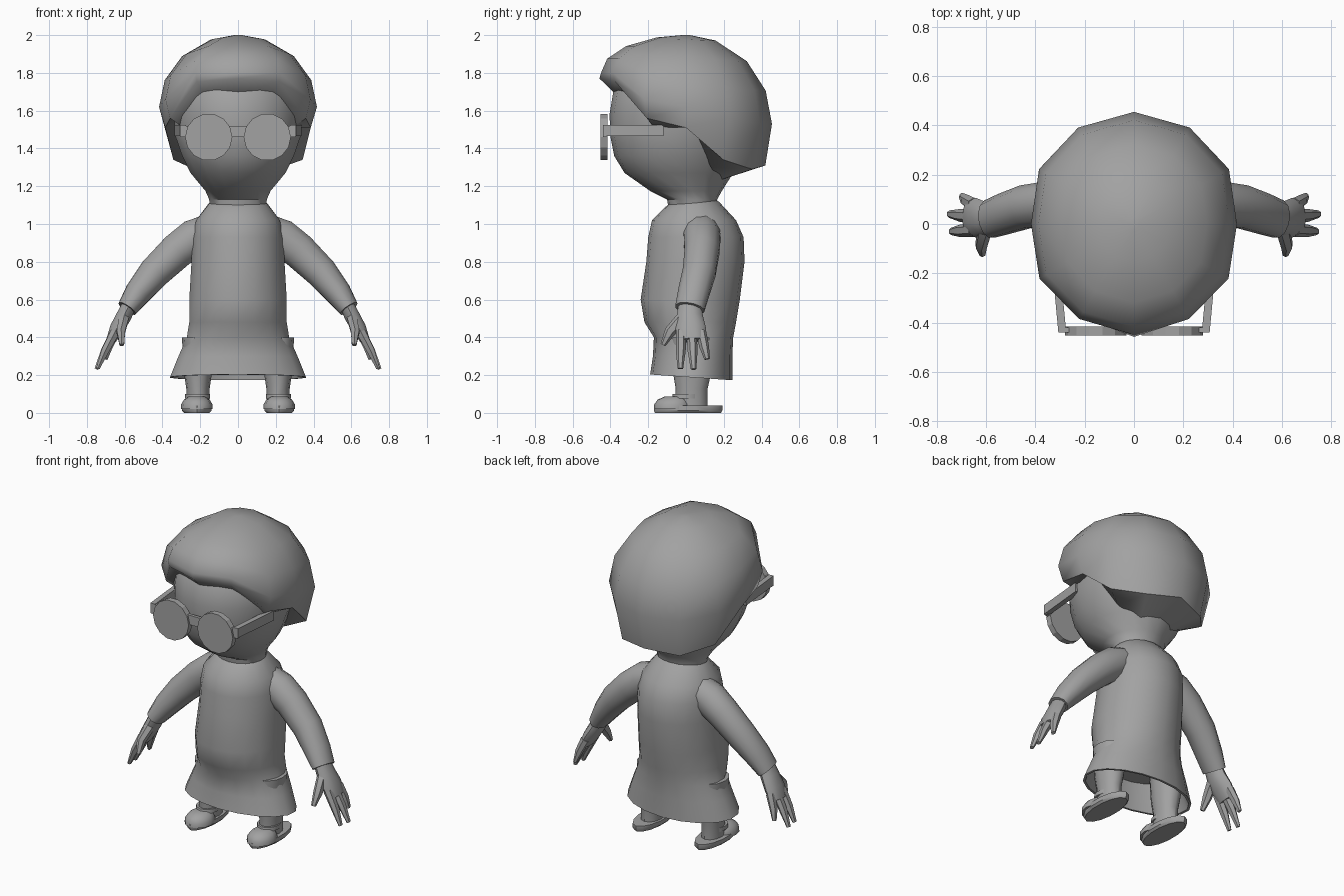
import bpy, bmesh, math
from mathutils import Vector

if "Cube" in bpy.data.objects:
    bpy.data.objects.remove(bpy.data.objects["Cube"])

grey = bpy.data.materials.new("plain grey")
grey.diffuse_color = (0.36, 0.36, 0.36, 1)
grey.use_nodes = True
grey.node_tree.nodes["Principled BSDF"].inputs["Base Color"].default_value = grey.diffuse_color


def finish(name, bm, mirror=False, angle=40):
    bmesh.ops.recalc_face_normals(bm, faces=bm.faces)
    me = bpy.data.meshes.new(name)
    bm.to_mesh(me)
    bm.free()
    me.materials.append(grey)
    ob = bpy.data.objects.new(name, me)
    bpy.context.collection.objects.link(ob)
    bpy.ops.object.select_all(action='DESELECT')
    bpy.context.view_layer.objects.active = ob
    ob.select_set(True)
    bpy.ops.object.shade_smooth_by_angle(angle=math.radians(angle))
    if mirror:
        ob.modifiers.new("mirror", 'MIRROR')
    return ob


def skin(name, rings, mirror=False, angle=40):
    """Bridge closed rings of points and cap both ends."""
    bm = bmesh.new()
    vs = [[bm.verts.new(p) for p in r] for r in rings]
    n = len(vs[0])
    for a, b in zip(vs, vs[1:]):
        for i in range(n):
            j = (i + 1) % n
            bm.faces.new((a[i], a[j], b[j], b[i]))
    bm.faces.new(vs[0])
    bm.faces.new(vs[-1])
    return finish(name, bm, mirror, angle)


def stack(name, rows, n=16, cx=0, mirror=False, tilt=None, angle=40):
    """Horizontal oval rings: z, half width, front y, back y."""
    rings = []
    for z, rx, yf, yb in rows:
        ring = []
        for i in range(n):
            a = 2 * math.pi * i / n
            y = (yf + yb) / 2 + (yb - yf) / 2 * math.cos(a)
            ring.append((cx + rx * math.sin(a), y, z + (tilt(z) * y if tilt else 0)))
        rings.append(ring)
    return skin(name, rings, mirror, angle)


def tube(name, pts, n=10, mirror=True, angle=40):
    """Tube along a path: x, y, z, thickness radius, width radius."""
    c = [Vector(p[:3]) for p in pts]
    rings = []
    for k, p in enumerate(pts):
        t = (c[min(k + 1, len(c) - 1)] - c[max(k - 1, 0)]).normalized()
        y = Vector((0, 1, 0))
        b = (y - t * t.dot(y)).normalized()
        a = t.cross(b)
        rings.append([c[k] + a * p[3] * math.cos(w) + b * p[4] * math.sin(w)
                      for w in (2 * math.pi * (i + 0.5) / n for i in range(n))])
    return skin(name, rings, mirror, angle)


def box(name, x0, x1, y0, y1, z0, z1, slant=0, mirror=False):
    """Box whose back end is shifted sideways by slant."""
    rings = [[(x0 + s, y, z0), (x1 + s, y, z0), (x1 + s, y, z1), (x0 + s, y, z1)]
             for y, s in ((y0, 0), (y1, slant))]
    return skin(name, rings, mirror, 30)


# Head and neck
stack("head", [
    (1.07, .15, -.09, .16), (1.13, .155, -.10, .165), (1.175, .175, -.19, .19),
    (1.27, .255, -.325, .25), (1.36, .30, -.38, .29), (1.46, .335, -.40, .32),
    (1.58, .345, -.405, .35), (1.70, .345, -.385, .35), (1.80, .28, -.31, .30),
    (1.88, .15, -.16, .16)], n=18)

# Hair cap: per direction, widest radius/z, rim radius/z, inner lip radius/z
HAIR = {
    0: (.455, 1.53, .42, 1.31, .20, 1.24),
    30: (.452, 1.53, .405, 1.29, .20, 1.23),
    60: (.445, 1.56, .395, 1.34, .265, 1.30),
    90: (.418, 1.62, .385, 1.51, .32, 1.535),
    120: (.443, 1.66, .415, 1.56, .335, 1.51),
    150: (.445, 1.80, .435, 1.755, .36, 1.69),
    180: (.45, 1.80, .458, 1.77, .375, 1.69),
}
bands = [[] for _ in range(7)]
for deg in range(0, 360, 30):
    rw, zw, re, ze, ri, zi = HAIR[min(deg, 360 - deg)]
    prof = [(rw * math.sin(math.radians(t)), zw + (2 - zw) * math.cos(math.radians(t)))
            for t in (3, 20, 45, 68, 90)] + [(re, ze), (ri, zi)]
    a = math.radians(deg)
    for band, (r, z) in zip(bands, prof):
        band.append((r * math.sin(a), r * math.cos(a), z))
skin("hair", bands, angle=45)

# Glasses: two round lenses, cross bar and side arms
bm = bmesh.new()
n = 14
front, back = ([bm.verts.new((.155 + .125 * math.cos(2 * math.pi * i / n), y,
                              1.46 + .125 * math.sin(2 * math.pi * i / n)))
                for i in range(n)] for y in (-.452, -.415))
bm.faces.new(front)
bm.faces.new(back)
for i in range(n):
    j = (i + 1) % n
    bm.faces.new((front[i], front[j], back[j], back[i]))
finish("lens", bm, True, 20)
box("glasses_bar", -.305, .305, -.44, -.42, 1.46, 1.52)
box("glasses_arm", .275, .307, -.44, -.12, 1.465, 1.525, .03, True)

# Dress with a flared, slightly tilted hem and a hollow underside
stack("dress", [
    (1.115, .145, -.09, .155), (1.10, .16, -.11, .175), (1.02, .225, -.18, .265),
    (.93, .245, -.20, .305), (.80, .25, -.21, .31), (.60, .262, -.24, .285),
    (.48, .262, -.22, .265), (.40, .275, -.17, .25), (.30, .32, -.175, .245),
    (.19, .365, -.19, .245), (.19, .35, -.175, .23), (.36, .26, -.14, .22)],
    n=18, tilt=lambda z: -.07 if z < .25 else (.1 if z > 1.09 else 0))

# Sleeves
tube("sleeve", [
    (.14, .08, .97, .09, .10), (.23, .085, .925, .105, .10), (.32, .085, .86, .098, .095),
    (.44, .07, .745, .088, .09), (.53, .04, .635, .073, .085), (.587, .02, .552, .055, .08)], n=12)

# Hands: palm, three fingers and a thumb
tube("palm", [
    (.575, .02, .575, .04, .06), (.605, .02, .51, .043, .07),
    (.64, .025, .45, .04, .08), (.672, .03, .385, .027, .075)], n=10)
for label, y0, y1, x1, z1 in (("index", -.025, -.03, .742, .235),
                              ("middle", .03, .04, .75, .232),
                              ("outer", .08, .112, .70, .285)):
    tube(label + "_finger", [
        (.65, y0, .43, .028, .027), ((.665 + x1) / 2, (y0 + y1) / 2, (.40 + z1) / 2 + .01, .023, .026),
        (x1, y1, z1, .011, .015)], n=6)
tube("thumb", [
    (.605, -.02, .50, .03, .035), (.62, -.085, .43, .026, .03),
    (.615, -.122, .36, .014, .014)], n=6)

# Legs
stack("leg", [
    (.40, .085, -.08, .14), (.22, .075, -.07, .135), (.13, .062, -.055, .115),
    (.03, .06, -.06, .115)], n=12, cx=.212, mirror=True)

# Shoes: sole, toe cap and strap
stack("sole", [
    (0, .068, -.165, .185), (.012, .08, -.17, .192), (.038, .08, -.17, .192)],
    n=14, cx=.218, mirror=True)
stack("toe_cap", [
    (.02, .084, -.17, .03), (.045, .083, -.168, .03), (.07, .068, -.15, .02),
    (.088, .04, -.11, 0)], n=12, cx=.218, mirror=True)
stack("ankle_strap", [
    (.075, .066, -.075, .085), (.10, .066, -.07, .085)], n=12, cx=.214, mirror=True)
